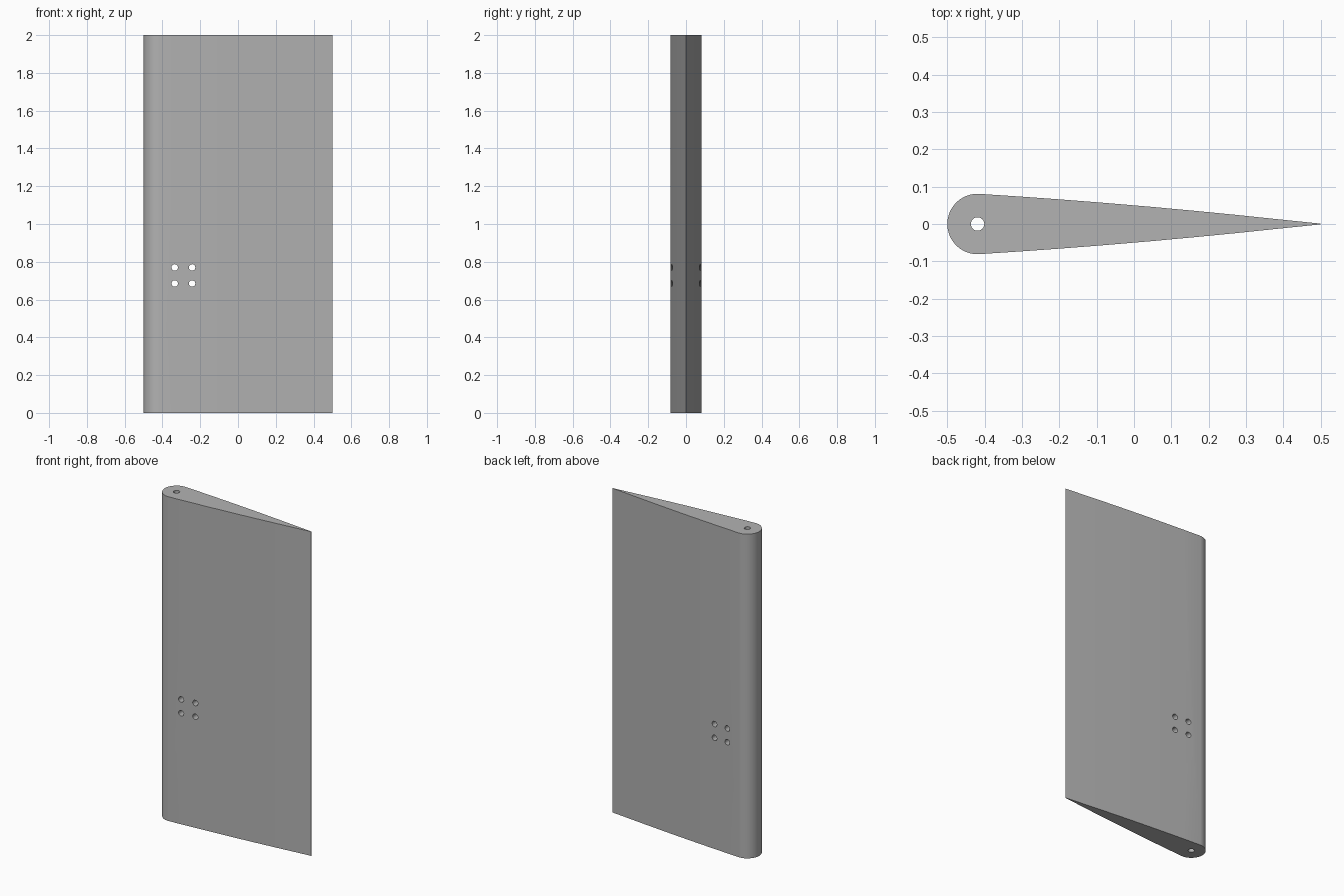
import bpy, bmesh, math
from mathutils import Matrix, Vector

cube = bpy.data.objects.get("Cube")
if cube:
    bpy.data.objects.remove(cube, do_unlink=True)

RADIUS, NOSE_X, TAIL_X, HEIGHT = 0.081, -0.419, 0.5, 2.0
BULGE = 0.006


def make_object(name, bm):
    bmesh.ops.recalc_face_normals(bm, faces=bm.faces)
    mesh = bpy.data.meshes.new(name)
    bm.to_mesh(mesh)
    bm.free()
    obj = bpy.data.objects.new(name, mesh)
    bpy.context.collection.objects.link(obj)
    return obj


# Section: round nose, gently bowed sides, thin trailing edge
def side(t, sign):
    y = RADIUS * (1 - t) + BULGE * 4 * t * (1 - t)
    return NOSE_X + (TAIL_X - NOSE_X) * t, sign * max(y, 0.001)


STEPS, ARC = 8, 32
profile = [side(1 - i / STEPS, 1) for i in range(STEPS)]
for i in range(ARC + 1):
    a = math.pi / 2 + math.pi * i / ARC
    profile.append((NOSE_X + RADIUS * math.cos(a), RADIUS * math.sin(a)))
profile += [side(i / STEPS, -1) for i in range(1, STEPS + 1)]

bm = bmesh.new()
base = bm.faces.new([bm.verts.new((x, y, 0)) for x, y in profile])
top = bmesh.ops.extrude_face_region(bm, geom=[base], use_keep_orig=True)
bmesh.ops.translate(bm, vec=Vector((0, 0, HEIGHT)),
                    verts=[v for v in top["geom"] if isinstance(v, bmesh.types.BMVert)])
blade = make_object("foil_blade", bm)

# Cutters: a pivot bore along the nose and four bolt holes through the sides
bm = bmesh.new()


def add_hole(radius, depth, matrix):
    bmesh.ops.create_cone(bm, cap_ends=True, segments=32, radius1=radius,
                          radius2=radius, depth=depth, matrix=matrix)


add_hole(0.018, HEIGHT + 0.2, Matrix.Translation((NOSE_X, 0, HEIGHT / 2)))
for x in (-0.335, -0.243):
    for z in (0.685, 0.77):
        add_hole(0.017, 0.4, Matrix.Translation((x, 0, z)) @ Matrix.Rotation(math.pi / 2, 4, 'X'))
cutter = make_object("hole_cutter", bm)
cutter.hide_render = True

# Drill the holes
cut = blade.modifiers.new("holes", 'BOOLEAN')
cut.operation, cut.solver, cut.object = 'DIFFERENCE', 'EXACT', cutter
bpy.ops.object.select_all(action='DESELECT')
blade.select_set(True)
bpy.context.view_layer.objects.active = blade
bpy.ops.object.modifier_apply(modifier=cut.name)
bpy.data.objects.remove(cutter, do_unlink=True)
bpy.ops.object.shade_smooth_by_angle(angle=math.radians(30))

# Plain grey finish
grey = bpy.data.materials.new("plain_grey")
grey.use_nodes = True
colour = (0.45, 0.45, 0.45, 1)
grey.diffuse_color = colour
grey.node_tree.nodes["Principled BSDF"].inputs["Base Color"].default_value = colour
blade.data.materials.clear()
blade.data.materials.append(grey)
